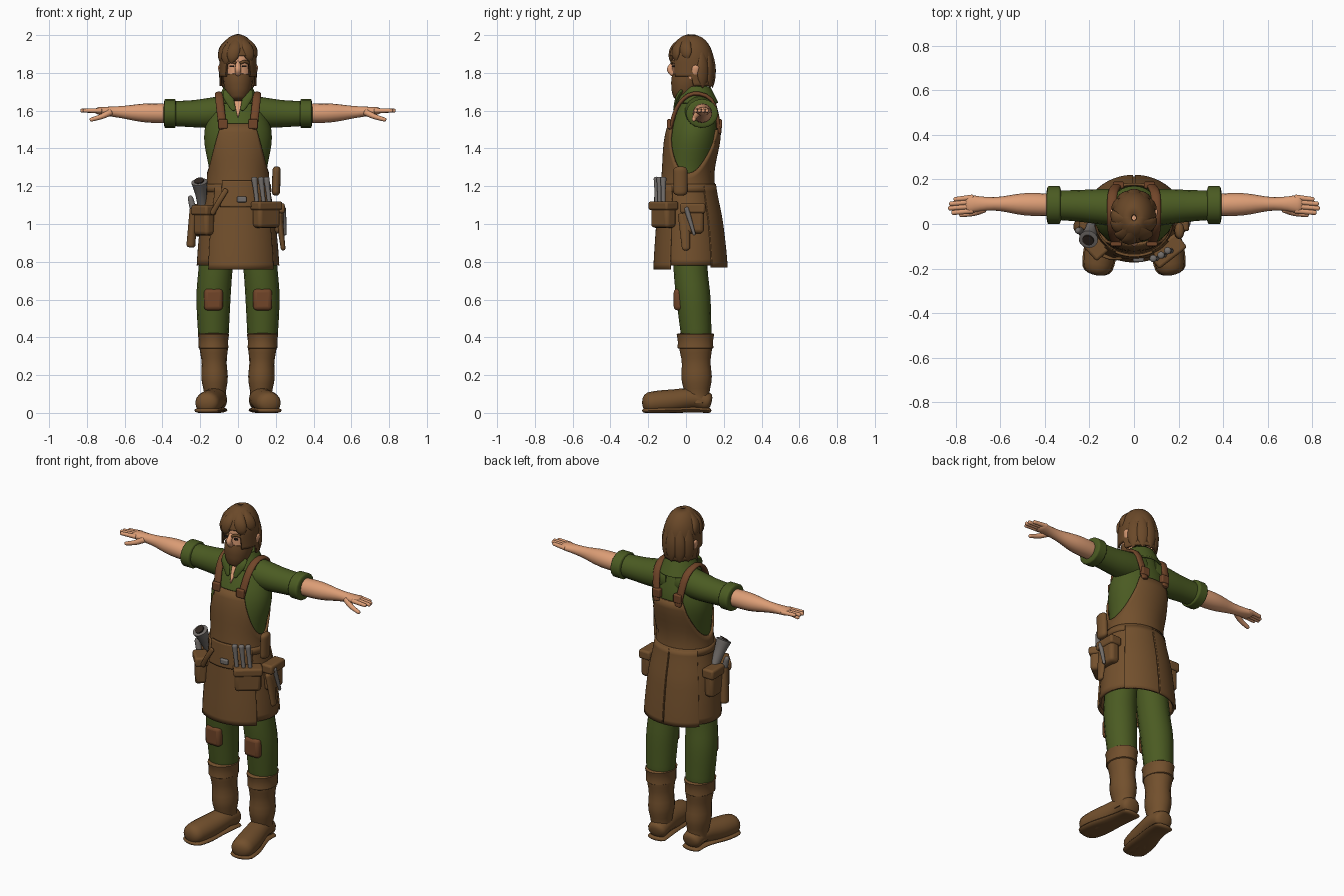
import bpy, bmesh, math
from mathutils import Vector

if "Cube" in bpy.data.objects:
    bpy.data.objects.remove(bpy.data.objects["Cube"])


def material(name, red, green, blue):
    result = bpy.data.materials.new(name)
    result.use_nodes = True
    result.diffuse_color = (red, green, blue, 1)
    shader = result.node_tree.nodes["Principled BSDF"]
    shader.inputs["Base Color"].default_value = (red, green, blue, 1)
    return result


LEATHER = material("brown leather", .17, .08, .026)
STRAP = material("reddish leather", .165, .06, .022)
HAIR = material("brown hair", .145, .066, .022)
GREEN = material("green cloth", .07, .105, .016)
SKIN = material("skin", .72, .34, .18)
STEEL = material("grey steel", .17, .155, .145)
DARK = material("dark", .03, .02, .015)


def finish(name, mesh, mat, thickness=0, bevel=0):
    """Turn a bmesh into a smooth shaded object."""
    data = bpy.data.meshes.new(name)
    bmesh.ops.recalc_face_normals(mesh, faces=mesh.faces)
    mesh.to_mesh(data)
    mesh.free()
    data.materials.append(mat)
    part = bpy.data.objects.new(name, data)
    bpy.context.collection.objects.link(part)
    if thickness:
        modifier = part.modifiers.new("thickness", "SOLIDIFY")
        modifier.thickness, modifier.offset = thickness, 0
    if bevel:
        modifier = part.modifiers.new("bevel", "BEVEL")
        modifier.width, modifier.segments = bevel, 3
    bpy.ops.object.select_all(action="DESELECT")
    part.select_set(True)
    bpy.context.view_layer.objects.active = part
    bpy.ops.object.shade_smooth_by_angle(angle=math.radians(45))
    return part


def skin_rings(name, rings, mat, closed=True, caps=True, thickness=0):
    """Join neighbouring point rings with quads."""
    mesh = bmesh.new()
    rows = [[mesh.verts.new(point) for point in ring] for ring in rings]
    count = len(rows[0])
    for low, high in zip(rows, rows[1:]):
        for i in range(count if closed else count - 1):
            j = (i + 1) % count
            mesh.faces.new((low[i], low[j], high[j], high[i]))
    if caps:
        mesh.faces.new(rows[0])
        mesh.faces.new(rows[-1])
    return finish(name, mesh, mat, thickness)


def along(keys, t):
    """Smooth curve through evenly spaced keys, t running from 0 to 1."""
    last = len(keys) - 1
    i = min(int(t * last), last - 1)
    f = t * last - i
    near = [keys[max(0, min(last, k))] for k in range(i - 1, i + 3)]
    return [b + f / 2 * (c - a + f * (2 * a - 5 * b + 4 * c - d + f * (3 * (b - c) + d - a)))
            for a, b, c, d in zip(*near)]


def sweep(name, path, sizes, mat, side=(1, 0, 0), s=1, flat=1, cap=.1, steps=20, count=16):
    """Oval tube with rounded ends; sizes are radii or (width, thickness) pairs."""
    sizes = [size if isinstance(size, tuple) else (size, size * flat) for size in sizes]
    spot = lambda t: Vector(along(path, t)) * Vector((1, 1, 1)).length / math.sqrt(3)
    rings = []
    for step in range(steps + 1):
        t = (1 - math.cos(math.pi * step / steps)) / 2
        ahead = (spot(min(1, t + .01)) - spot(max(0, t - .01))).normalized()
        across = Vector(side)
        across = (across - ahead * across.dot(ahead)).normalized()
        up = ahead.cross(across)
        end = min(1, min(t, 1 - t) / cap)
        shrink = max(.05, math.sqrt(1 - (1 - end) ** 2))
        width, thick = (size * shrink for size in along(sizes, t))
        ring = []
        for i in range(count):
            angle = math.tau * i / count
            x, y, z = spot(t) + across * width * math.cos(angle) + up * thick * math.sin(angle)
            ring.append((s * x, y, max(0, z)))
        rings.append(ring)
    return skin_rings(name, rings, mat)


def patch(name, surface, mat, low, high, start=0, end=360, lift=0, thickness=.012, s=1, count=60, rows=16):
    """Sheet lying on a surface of ovals between two angles; -90 is the front."""
    full = end - start == 360
    rings = []
    for row in range(rows + 1):
        ring = []
        for i in range(count):
            angle = math.radians(start + (end - start) * i / (count if full else count - 1))
            c, d = math.cos(angle), math.sin(angle)
            bottom, top = (edge(c, d) if callable(edge) else edge for edge in (low, high))
            z = bottom + (top - bottom) * row / rows
            centre, width, depth = surface(z)
            ring.append((s * (width + lift) * c, centre + (depth + lift) * d, z))
        rings.append(ring)
    return skin_rings(name, rings, mat, full, False, thickness)


def box(name, location, size, mat, turn=0, bevel=.006):
    mesh = bmesh.new()
    bmesh.ops.create_cube(mesh, size=1)
    bmesh.ops.scale(mesh, vec=size, verts=mesh.verts)
    part = finish(name, mesh, mat, bevel=bevel)
    part.location, part.rotation_euler.z = location, math.radians(turn)


# Surfaces give (centre y, half width, half depth) at a height
def body(z):
    keys = [(.025, .2, .17), (.02, .18, .15), (.01, .145, .12), (.04, .17, .125), (.065, .05, .04)]
    return along(keys, (z - .75))


def scalp(z):
    dome = math.sqrt(max(.001, 1 - (max(0, z - 1.86) / .14) ** 2))
    return .028, .093 * dome, .112 * dome


def collar(z):
    spread = (1.73 - z) / 2
    return .055, .066 + spread, .066 + spread


def apron_top(c, d):
    top = 1.53 if d < 0 else 1.5
    return top - (top - 1.27) * (max(0, abs(c) - .5) * 2) ** .7


def hair_edge(c, d):
    return 1.89 if d < -.75 else 1.78 if d < .1 else 1.73


# Shirt, apron and belt
patch("shirt_torso", body, GREEN, 1.1, 1.74)
patch("open_chest", body, SKIN, lambda c, d: 1.56 + abs(c) / 2, 1.69, -104, -76, .008)
patch("collar", collar, GREEN, 1.64, 1.725, -60, 240)
patch("apron", body, LEATHER, .78, apron_top, lift=.014)
patch("apron_front_panel", body, LEATHER, .76, 1.2, -134, -34, .022)
patch("belt", body, LEATHER, 1.17, 1.21, lift=.02, rows=2)
patch("belt_flap", body, LEATHER, 1.09, 1.23, -118, -62, .03)
box("buckle", (.02, -.16, 1.13), (.05, .02, .03), STEEL)

for s, side in ((1, "left_"), (-1, "right_")):
    patch(side + "apron_back_panel", body, LEATHER, .77, 1.2, 35, 89, .021, s=s)
    # Lapels and apron straps
    sweep(side + "lapel", [(.06, -.02, 1.71), (.05, -.045, 1.67), (.02, -.065, 1.6)],
          [.02, .026, .01], GREEN, s=s, flat=.4)
    sweep(side + "strap", [(.08, -.086, 1.5), (.095, -.04, 1.63), (.1, .04, 1.69), (.095, .14, 1.65), (.07, .18, 1.48)],
          [.022, .022], STRAP, s=s, flat=.5, cap=.02)
    box(side + "strap_tab", (s * .08, -.09, 1.53), (.05, .02, .05), STRAP)
    box(side + "back_tab", (s * .07, .175, 1.53), (.05, .03, .05), STRAP)

    # Arms
    sweep(side + "sleeve", [(.03, .07, 1.6), (.2, .08, 1.585), (.37, .085, 1.585)],
          [.085, .08, .07, .065], GREEN, (0, 1, 0), s, cap=.03)
    sweep(side + "sleeve_cuff", [(.325, .085, 1.585), (.395, .085, 1.585)],
          [.085, .085], GREEN, (0, 1, 0), s, flat=.9, cap=.2)
    sweep(side + "forearm", [(.36, .085, 1.585), (.56, .09, 1.59), (.76, .09, 1.6)],
          [(.05, .05), (.05, .05), (.03, .03), (.045, .018)], SKIN, (0, 1, 0), s)
    for finger, y, tip in (("index", .06, .82), ("middle", .08, .835), ("ring", .1, .83), ("little", .12, .81)):
        sweep(side + finger + "_finger", [(.72, y, 1.6), (tip, y - .01, 1.6)],
              [.013, .01], SKIN, (0, 1, 0), s)
    sweep(side + "thumb", [(.67, .07, 1.595), (.72, .05, 1.57), (.785, .04, 1.55)],
          [.018, .01], SKIN, (0, 1, 0), s)

    # Legs
    sweep(side + "trouser_leg", [(.13, .055, .4), (.13, .04, .6), (.12, .025, .75), (.1, .02, .95)],
          [.08, .09, .09, .09], GREEN, s=s, cap=.03)
    box(side + "knee_patch", (s * .13, -.04, .6), (.1, .05, .115), STRAP, bevel=.02)

    # Boots
    sweep(side + "boot_shaft", [(.12, .06, .05), (.13, .05, .4)],
          [.06, .057, .07, .066, .076, .075], LEATHER, s=s, flat=1.15, cap=.02)
    sweep(side + "boot_cuff", [(.13, .05, .335), (.13, .05, .425)],
          [.08, .078, .085], LEATHER, s=s, flat=1.2, cap=.15)
    for piece, z, widths, flat in (("foot", .05, [.055, .06, .066, .07, .06], .9), ("sole", .012, [.06, .06, .065, .076, .065], .25)):
        sweep(side + "boot_" + piece, [(.115, .134, z), (.12, .04, z * 1.5), (.145, -.09, z * 1.2), (.17, -.23, z)],
              widths, LEATHER, s=s, flat=flat, cap=.12)

# Head
sweep("neck", [(0, .06, 1.58), (0, .05, 1.77)], [.065, .055, .05], SKIN, cap=.02)
sweep("face", [(0, -.015, 1.66), (0, .02, 1.79), (0, .03, 1.96)], [.04, .07, .08, .08], SKIN, flat=1.18, cap=.3)
sweep("beard", [(0, -.03, 1.65), (0, -.005, 1.72), (0, .01, 1.79)], [.035, .064, .076, .076], HAIR, flat=1.06)
sweep("nose", [(0, -.06, 1.86), (0, -.085, 1.82), (0, -.065, 1.79)], [.01, .016, .014], SKIN)
for s, side in ((1, "left_"), (-1, "right_")):
    sweep(side + "ear", [(.085, .04, 1.78), (.1, .055, 1.84)], [.01, .01], SKIN, s=s, flat=2, cap=.4)
    sweep(side + "brow", [(.01, -.075, 1.85), (.035, -.07, 1.86), (.06, -.05, 1.85)], [.008, .008], HAIR, (0, 0, 1), s)
    box(side + "eye", (s * .033, -.066, 1.835), (.022, .01, .01), DARK, s * 18, .002)

# Hair, with locks laid over the scalp
patch("hair", scalp, HAIR, hair_edge, 1.999)


def lock(name, root, tip, angle, drift):
    """Tapered lock between two heights; angle 0 is the front."""
    path = []
    for t in (0, .4, .75, 1):
        z, turn = root + (tip - root) * t, angle + drift * t
        centre, width, depth = scalp(z)
        path.append((width * math.sin(turn), centre - depth * math.cos(turn), z))
    sweep(name, path, [.014, .032, .03, .005], HAIR, (math.cos(angle), math.sin(angle), 0), flat=.5)


for i, angle in enumerate((-1.4, -1, -.5, -.1, .5, 1.1)):
    lock("fringe_lock_" + "abcdef"[i], 1.99, 1.84 + abs(i - 2) / 100, angle, -.3 if i < 4 else .3)
for i in range(5):
    lock("nape_lock_" + "abcde"[i], 1.92, 1.72, math.pi + (i - 2) / 2, 0)


# Pouches
def pouch(name, location, size, turn=0):
    box(name, location, size, LEATHER, turn, .02)
    x, y, z = location
    width, depth, height = size
    flap = (width + .015, depth + .015, height / 3)
    box(name + "_flap", (x, y, z + height / 3), flap, LEATHER, turn, .012)


pouch("left_front_pouch", (.15, -.12, 1.05), (.145, .07, .14), 38)
pouch("left_side_pouch", (.21, .035, 1.03), (.06, .12, .16))
pouch("right_front_pouch", (-.18, -.095, 1.02), (.11, .065, .16), -48)
pouch("right_side_pouch", (-.21, .035, 1.02), (.06, .11, .17))

# Tools
for name, x, y in (("chisel", .085, -.155), ("file", .12, -.14), ("punch", .15, -.12)):
    sweep(name, [(x + .02, y, 1.08), (x, y, 1.25)], [.012, .012, .017], STEEL)
sweep("left_tool_handle", [(.2, -.03, 1.15), (.205, -.03, 1.305)], [.022, .022], LEATHER, flat=1.7, cap=.2)
sweep("left_sheath", [(.215, -.01, 1.06), (.24, 0, .86)], [.02, .012], LEATHER, flat=1.7)
sweep("left_side_tool", [(.24, 0, 1.09), (.25, .045, .94)], [.014, .008], STEEL)
sweep("right_large_tool", [(-.185, 0, 1.08), (-.205, -.07, 1.225)], [.026, .03, .044], STEEL, cap=.03)
sweep("right_tool_mouth", [(-.205, -.07, 1.225), (-.207, -.075, 1.232)], [.026, .026], DARK)
sweep("right_mallet_handle", [(-.235, -.03, 1.09), (-.25, -.01, .875)], [.02, .024], LEATHER, flat=1.2)
sweep("right_mallet_cap", [(-.235, -.03, 1.07), (-.255, -.03, 1.15)], [.018, .014], STEEL, cap=.3)
sweep("right_hanging_strap", [(-.06, -.155, 1.185), (-.1, -.155, 1.12), (-.14, -.14, 1.05)], [.014, .014], LEATHER, flat=.5)
